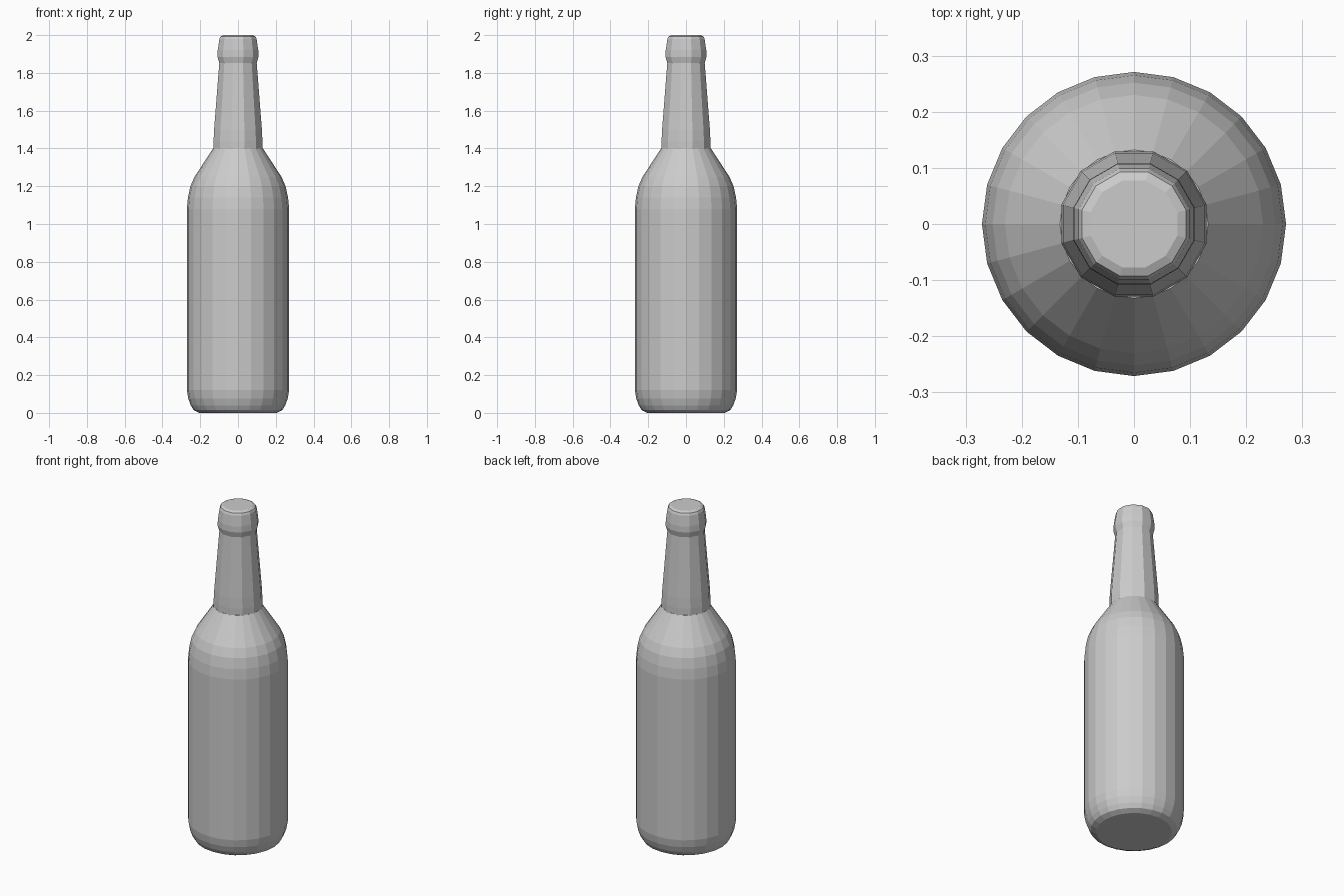
import bpy
import bmesh
from math import cos, sin, pi

cube = bpy.data.objects.get("Cube")
if cube:
    bpy.data.objects.remove(cube, do_unlink=True)

grey = bpy.data.materials.new("plain grey")
grey.use_nodes = True
colour = (0.6, 0.6, 0.6, 1)
grey.diffuse_color = colour
grey.node_tree.nodes["Principled BSDF"].inputs["Base Color"].default_value = colour


def lathe(name, profile, sides, turn=0.0):
    """Closed, flat-faced solid turned from (radius, height) points."""
    bm = bmesh.new()
    rings = []
    for radius, z in profile:
        angles = [2 * pi * (i + turn) / sides for i in range(sides)]
        rings.append([bm.verts.new((radius * cos(a), radius * sin(a), z)) for a in angles])
    for low, high in zip(rings, rings[1:]):
        for i in range(sides):
            j = (i + 1) % sides
            bm.faces.new((low[i], low[j], high[j], high[i]))
    bm.faces.new(rings[0][::-1])
    bm.faces.new(rings[-1])
    mesh = bpy.data.meshes.new(name)
    bm.to_mesh(mesh)
    bm.free()
    mesh.materials.append(grey)
    obj = bpy.data.objects.new(name, mesh)
    bpy.context.collection.objects.link(obj)
    return obj


# Rounded base, straight barrel and sloping shoulder
lathe("bottle_body", [(0.205, 0), (0.235, 0.015), (0.25, 0.04), (0.263, 0.075),
                      (0.271, 0.12), (0.271, 1.08), (0.265, 1.14), (0.252, 1.2),
                      (0.23, 1.25), (0.132, 1.4)], 24)

# Twelve-sided neck, flat sides facing the axes
lathe("bottle_neck", [(0.134, 1.395), (0.134, 1.44), (0.131, 1.5),
                      (0.102, 1.86)], 12, 0.5)

# Bulging lip around the mouth
lathe("bottle_lip", [(0.102, 1.85), (0.112, 1.885), (0.111, 1.92),
                     (0.102, 1.98), (0.096, 1.993), (0.08, 2.0)], 12, 0.5)
